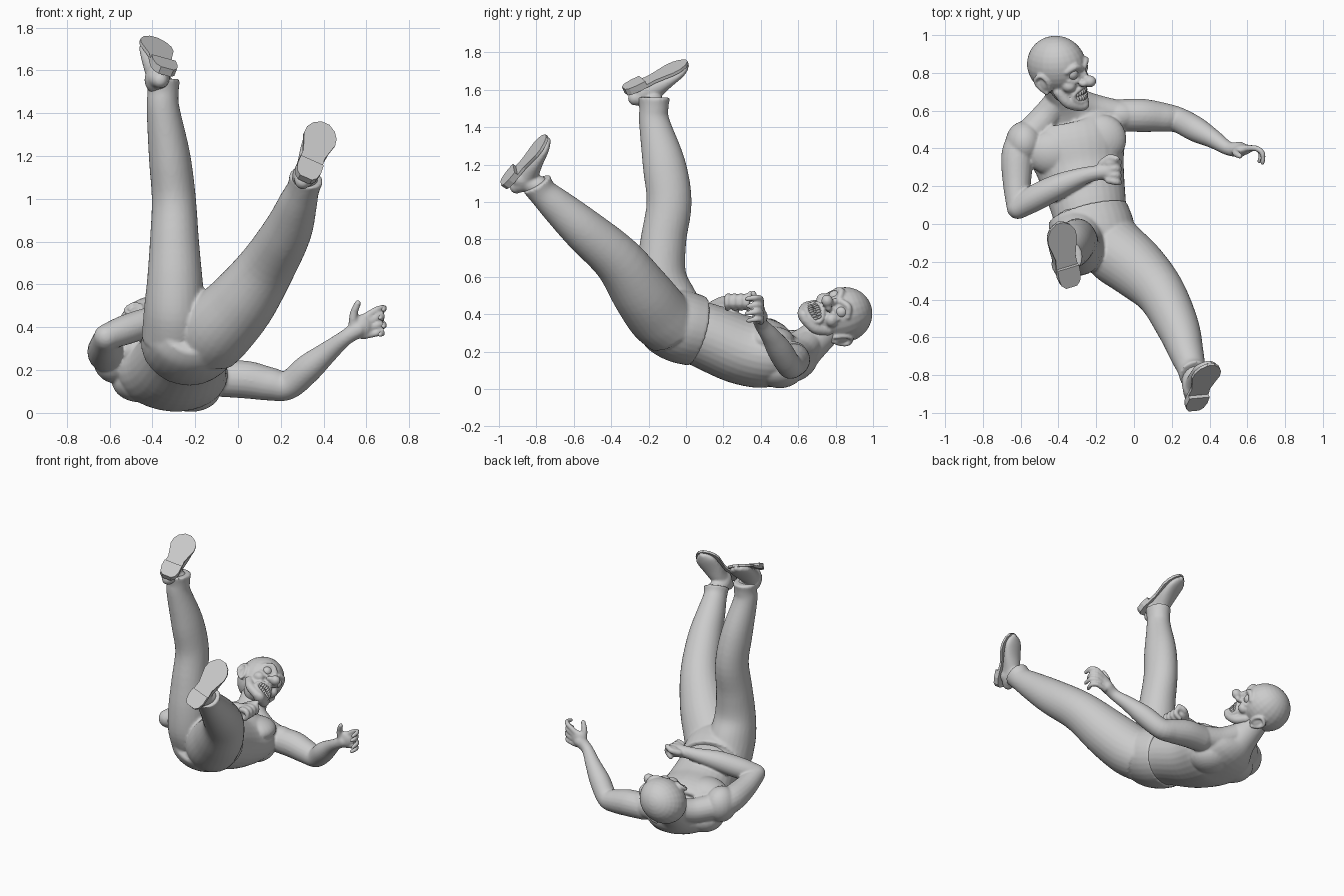
import bpy, bmesh, math
from mathutils import Vector, Matrix

I4 = Matrix.Identity(4)
X, Y, Z = (1, 0, 0), (0, 1, 0), (0, 0, 1)


def spline(pts, sub):
    """Catmull-Rom through rows of (x, y, z, ra, rb)."""
    rows = [tuple(p) + (p[3],) if len(p) == 4 else tuple(p) for p in pts]
    out = []
    for i in range(len(rows) - 1):
        a, b, c, d = rows[max(i - 1, 0)], rows[i], rows[i + 1], rows[min(i + 2, len(rows) - 1)]
        for k in range(sub):
            t = k / sub
            out.append([0.5 * (2 * q + (r - p) * t + (2 * p - 5 * q + 4 * r - s) * t * t
                               + (3 * q - p - 3 * r + s) * t ** 3) for p, q, r, s in zip(a, b, c, d)])
    return out + [list(rows[-1])]


def tube(bm, pts, ref=Z, M=I4, n=20, sub=5, ends=True):
    """Elliptical limb along a path, optionally with rounded ends."""
    rows = spline(pts, sub)
    cs = [Vector(r[:3]) for r in rows]
    rings = []
    for i, r in enumerate(rows):
        t = (cs[min(i + 1, len(cs) - 1)] - cs[max(i - 1, 0)]).normalized()
        a = Vector(ref)
        a = (a - t * a.dot(t)).normalized()
        b = t.cross(a)
        rings.append([bm.verts.new(M @ (cs[i] + a * r[3] * math.cos(w) + b * r[4] * math.sin(w)))
                      for w in (2 * math.pi * k / n for k in range(n))])
    for p, q in zip(rings, rings[1:]):
        for k in range(n):
            bm.faces.new((p[k], p[(k + 1) % n], q[(k + 1) % n], q[k]))
    bm.faces.new(rings[0][::-1])
    bm.faces.new(rings[-1])
    if ends:
        for r in (rows[0], rows[-1]):
            ball(bm, r[:3], min(r[3], r[4]) * 0.98, M)


def ball(bm, c, s, M=I4):
    s = (s, s, s) if isinstance(s, (int, float)) else s
    bmesh.ops.create_uvsphere(bm, u_segments=24, v_segments=16, radius=1,
                              matrix=M @ Matrix.Translation(c) @ Matrix.Diagonal((*s, 1)))


def slab(bm, outline, z0, z1, M):
    lo = [bm.verts.new(M @ Vector((x, y, z0))) for x, y in outline]
    hi = [bm.verts.new(M @ Vector((x, y, z1))) for x, y in outline]
    n = len(lo)
    bm.faces.new(lo[::-1])
    bm.faces.new(hi)
    for k in range(n):
        bm.faces.new((lo[k], lo[(k + 1) % n], hi[(k + 1) % n], hi[k]))


def finish(name, bm, voxel=None, iters=4, smooth=True):
    bmesh.ops.recalc_face_normals(bm, faces=bm.faces)
    me = bpy.data.meshes.new(name)
    bm.to_mesh(me)
    bm.free()
    for p in me.polygons:
        p.use_smooth = smooth
    ob = bpy.data.objects.new(name, me)
    bpy.context.collection.objects.link(ob)
    if voxel:
        m = ob.modifiers.new("fuse", 'REMESH')
        m.mode, m.voxel_size, m.use_smooth_shade = 'VOXEL', voxel, True
        s = ob.modifiers.new("soften", 'SMOOTH')
        s.factor, s.iterations = 0.5, iters
    return ob


# Upper body: torso and neck
bm = bmesh.new()
tube(bm, [(-.22, -.04, .32, .19, .16), (-.24, .09, .29, .20, .175), (-.28, .28, .215, .23, .185),
          (-.31, .43, .19, .265, .185), (-.33, .56, .175, .23, .14), (-.36, .64, .225, .115, .105),
          (-.40, .77, .34, .085, .085)], ref=(.96, .2, -.08), n=32)
# Chest, shoulder and shoulder-blade muscles
for c, s in [((-.425, .38, .29), (.15, .125, .09)), ((-.17, .45, .262), (.13, .13, .075)),
             ((-.58, .43, .26), (.10, .115, .12)), ((-.07, .575, .165), (.11, .08, .09)),
             ((-.46, .45, .15), (.13, .13, .10)), ((-.22, .50, .105), (.14, .13, .10))]:
    ball(bm, c, s)
tube(bm, [(-.56, .46, .25, .085), (-.46, .57, .235, .08), (-.39, .66, .26, .075)])
tube(bm, [(-.08, .58, .17, .075), (-.22, .61, .19, .08), (-.34, .66, .25, .075)])
# Outstretched left arm
tube(bm, [(-.08, .575, .16, .085), (.04, .575, .155, .088), (.15, .565, .135, .078), (.235, .55, .13, .068),
          (.33, .50, .21, .067), (.42, .45, .285, .05), (.50, .40, .35, .037), (.56, .395, .39, .042)])
ball(bm, (.575, .395, .405), (.05, .03, .055))
for i in range(4):
    e = .008 * (i % 2)
    tube(bm, [(.585, .40, .442 - .027 * i, .019), (.65, .40, .483 - .037 * i, .016),
              (.682 - e, .37, .49 - .039 * i, .015), (.68 - 2 * e, .325 + e, .482 - .039 * i, .013)],
         n=10, sub=3)
tube(bm, [(.54, .39, .39, .024), (.54, .375, .46, .02), (.56, .36, .512, .016)], ref=X, n=10)
# Right arm folded over the belly
tube(bm, [(-.58, .45, .26, .09), (-.615, .36, .28, .088), (-.62, .22, .31, .075), (-.615, .09, .35, .06)])
tube(bm, [(-.615, .085, .355, .06), (-.52, .14, .39, .07), (-.40, .20, .43, .066),
          (-.28, .25, .455, .048), (-.20, .27, .465, .04), (-.13, .28, .465, .045)])
ball(bm, (-.13, .28, .465), (.055, .06, .04))
for i in range(4):
    y = .33 - .036 * i
    tube(bm, [(-.135, .322 - .03 * i, .49, .02), (-.09, y, .492, .018), (-.08, y - .003, .455, .016),
              (-.11, y, .43, .015)], ref=Y, n=10, sub=3)
tube(bm, [(-.17, .32, .475, .022), (-.13, .35, .49, .02), (-.09, .345, .51, .016)], n=10)
finish("upper_body", bm, .0075, 5)

# Trousers: pelvis and two raised legs ending in cuffs
bm = bmesh.new()
tube(bm, [(-.245, .058, .31, .215, .19), (-.222, -.03, .335, .225, .195), (-.20, -.12, .37, .215, .18),
          (-.19, -.18, .40, .17, .14)], ref=(.96, .24, -.06), n=32, ends=False)
tube(bm, [(-.29, -.06, .36, .16, .17), (-.295, -.11, .48, .145, .165), (-.295, -.135, .62, .13, .135),
          (-.297, -.12, .80, .115, .122), (-.30, -.09, 1.0, .103, .12), (-.32, -.117, 1.2, .097, .115),
          (-.35, -.168, 1.42, .077, .083), (-.35, -.172, 1.50, .073, .078), (-.35, -.172, 1.56, .08, .088)],
     ref=X, n=28, ends=False)
tube(bm, [(-.15, -.08, .33, .17, .16), (-.09, -.15, .40, .175, .17), (.02, -.24, .52, .16, .16),
          (.14, -.365, .69, .132, .135), (.232, -.545, .85, .113, .117), (.28, -.69, .98, .09, .093),
          (.305, -.765, 1.05, .076, .078), (.32, -.80, 1.10, .082, .085)], ref=X, n=28, ends=False)
finish("trousers", bm, .010, 3)

# Shoes: soft upper, flat sole and block heel
half = [(0, .03), (.02, .05), (.06, .06), (.11, .058), (.16, .054), (.21, .066), (.26, .079),
        (.30, .075), (.335, .055), (.36, .02)]


def shoe(side, heel, toe, leg, cuff):
    heel, toe = Vector(heel), Vector(toe)
    a = (toe - heel).normalized()
    n = Vector(leg)
    n = (n - a * n.dot(a)).normalized()
    k = (toe - heel).length / .36
    M = Matrix((a.cross(n), a, n)).transposed().to_4x4()
    M = Matrix.Translation(heel) @ M @ Matrix.Scale(k, 4)
    bm = bmesh.new()
    tube(bm, [(0, .035, -.08, .042, .038), (0, .07, -.085, .052, .055), (0, .13, -.08, .054, .058),
              (0, .22, -.065, .068, .042), (0, .30, -.053, .068, .03), (0, .345, -.045, .036, .018)], ref=X, M=M)
    tube(bm, [(*(M @ Vector((0, .085, -.07))), .055), (*(M @ Vector((0, .09, -.11))), .055), (*cuff, .06)], ref=X)
    finish(side + "_shoe_upper", bm, .008, 4)
    bm = bmesh.new()
    slab(bm, [(w, y) for y, w in half] + [(-w, y) for y, w in half[::-1]], -.036, -.02, M)
    back = half[:4]
    slab(bm, [(w, y) for y, w in back] + [(-w, y) for y, w in back[::-1]], -.021, 0, M)
    finish(side + "_shoe_sole", bm, smooth=False)


shoe("right", (-.33, -.335, 1.61), (-.385, -.005, 1.775), (.3, -.1, 1), (-.35, -.172, 1.52))
shoe("left", (.318, -.99, 1.10), (.415, -.765, 1.365), (.35, -.7, .65), (.315, -.785, 1.08))

# Head frame: local x = ear to ear, y = face forward, z = crown
U = Vector((-.1, .9, .33)).normalized()
F = Vector((.85, -.1, .5))
F = (F - U * F.dot(U)).normalized()
H = Matrix.Translation((-.41, .843, .397)) @ Matrix((U.cross(F), F, U)).transposed().to_4x4()
# A local x mirror pair keeps both sides equal
bm = bmesh.new()
for c, s in [((0, 0, 0), (.142, .162, .155)), ((0, .05, -.09), (.10, .095, .12)),
             ((0, .08, -.15), (.075, .066, .065)), ((0, .13, -.215), (.042, .04, .03)),
             ((0, .15, -.045), (.02, .035, .04)), ((0, .195, -.075), (.034, .036, .031))]:
    ball(bm, c, s, H)
for s in (-1, 1):
    ball(bm, (s * .068, .105, -.085), (.036, .04, .034), H)
    ball(bm, (s * .027, .17, -.08), (.02, .024, .018), H)
    ball(bm, (s * .132, -.015, -.06), (.013, .03, .042), H)
    tube(bm, [(s * .09, .115, .002, .016), (s * .055, .15, .022, .018), (s * .015, .16, .0, .016)], M=H, n=10)
    tube(bm, [(s * .085, .118, -.05, .010), (s * .055, .143, -.064, .010), (s * .025, .145, -.055, .010)], M=H, n=10)
    tube(bm, [(s * .122, .018, -.10, .010), (s * .137, .022, -.05, .011), (s * .148, -.008, -.012, .012),
              (s * .151, -.046, -.033, .012), (s * .141, -.038, -.075, .012), (s * .123, -.002, -.115, .013)],
         ref=X, M=H, n=10)
    tube(bm, [(s * .085, .05, -.12, .03), (s * .07, .09, -.18, .03), (s * .02, .13, -.213, .03)], M=H, n=12)


def mouth(w, rx, rz):
    x = rx * math.cos(w)
    return x, .15 - 8 * x * x, -.152 + rz * math.sin(w)


# Lips
tube(bm, [(*mouth(2 * math.pi * k / 16, .06, .041), .0125) for k in range(17)], ref=(.1, 1, .1), M=H, n=10, sub=2)
finish("head", bm, .0065, 4)

# Bulging eyes
bm = bmesh.new()
for s in (-1, 1):
    ball(bm, (s * .052, .124, -.02), .033, H)
finish("eyes", bm)

# Bared teeth in two rows
bm = bmesh.new()
for row in (-1, 1):
    for i in range(7):
        x = (i - 3) * .0145
        ball(bm, (x, .150 - 8 * x * x, -.152 + row * (.018 - abs(x) * .12)), (.0075, .012, .016), H)
finish("teeth", bm)
